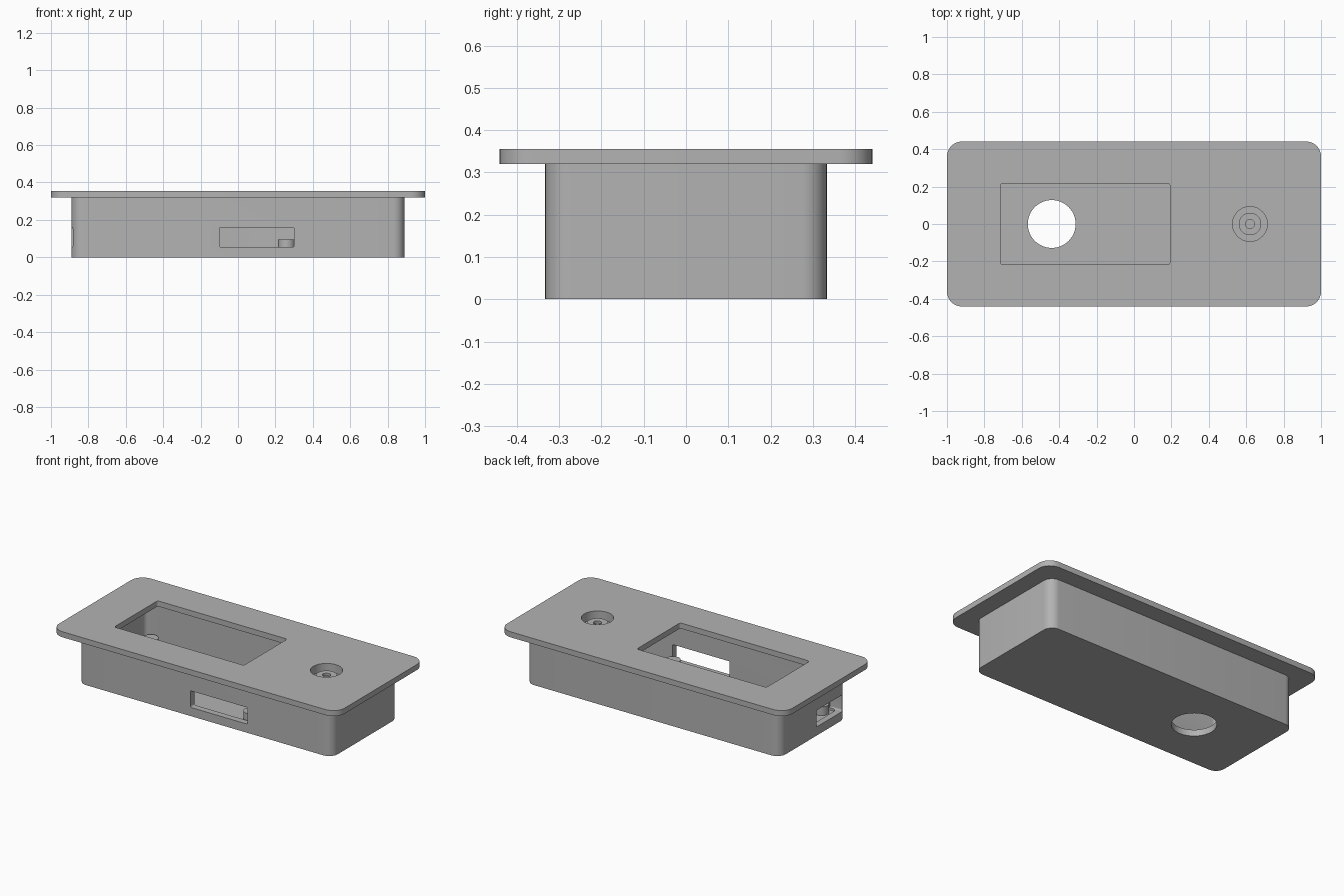
import bpy, math
from mathutils import Matrix

cube = bpy.data.objects.get("Cube")
if cube:
    bpy.data.objects.remove(cube, do_unlink=True)

grey = bpy.data.materials.new("plain_grey")
grey.use_nodes = True
GREY = (0.45, 0.45, 0.45, 1)
grey.diffuse_color = GREY
grey.node_tree.nodes["Principled BSDF"].inputs["Base Color"].default_value = GREY

# Rotations that turn an upward extrusion towards the back or the side
UP = Matrix.Identity(4)
TO_BACK = Matrix.Rotation(math.radians(90), 4, "X")
TO_SIDE = Matrix.Rotation(math.radians(90), 4, "Z") @ TO_BACK


def prism(name, u, v, w, radius, turn=UP, steps=8):
    """Rounded rectangle over ranges u and v, extruded over range w."""
    outline = []
    corners = [(u[1], v[1]), (u[0], v[1]), (u[0], v[0]), (u[1], v[0])]
    for i, (cx, cy) in enumerate(corners):
        sx = -1 if i in (0, 3) else 1
        sy = -1 if i in (0, 1) else 1
        for k in range(steps + 1):
            a = math.pi / 2 * (i + k / steps)
            outline.append((cx + radius * (sx + math.cos(a)),
                            cy + radius * (sy + math.sin(a))))
    n = len(outline)
    verts = [(x, y, z) for z in w for x, y in outline]
    faces = [list(reversed(range(n))), list(range(n, 2 * n))]
    faces += [(i, (i + 1) % n, n + (i + 1) % n, n + i) for i in range(n)]
    return add(name, verts, faces, turn)


def disc(name, x, y, radius, w, n=48):
    """Upright cylinder over height range w."""
    ring = [(x + radius * math.cos(2 * math.pi * i / n),
             y + radius * math.sin(2 * math.pi * i / n)) for i in range(n)]
    verts = [(a, b, z) for z in w for a, b in ring]
    faces = [list(reversed(range(n))), list(range(n, 2 * n))]
    faces += [(i, (i + 1) % n, n + (i + 1) % n, n + i) for i in range(n)]
    return add(name, verts, faces, UP)


def add(name, verts, faces, turn):
    mesh = bpy.data.meshes.new(name)
    mesh.from_pydata(verts, [], faces)
    mesh.transform(turn)
    mesh.materials.append(grey)
    obj = bpy.data.objects.new(name, mesh)
    bpy.context.collection.objects.link(obj)
    return obj


def cut(target, *cutters):
    """Subtract the cutters, apply the result and remove them."""
    for cutter in cutters:
        mod = target.modifiers.new("cut", "BOOLEAN")
        mod.operation, mod.solver, mod.object = "DIFFERENCE", "EXACT", cutter
    bpy.context.view_layer.update()
    graph = bpy.context.evaluated_depsgraph_get()
    mesh = bpy.data.meshes.new_from_object(target.evaluated_get(graph))
    target.modifiers.clear()
    target.data = mesh
    for cutter in cutters:
        bpy.data.objects.remove(cutter, do_unlink=True)


BUTTON_X = 0.62
LID = (0.32, 0.355)

# Hollow case with a front window, a side socket and a hole in the floor
case = prism("case", (-0.89, 0.89), (-0.333, 0.333), (0, LID[0]), 0.06)
cut(case,
    prism("cavity", (-0.85, 0.85), (-0.293, 0.293), (0.04, 0.5), 0.03),
    prism("front_window", (-0.10, 0.30), (0.055, 0.16), (0.2, 0.5), 0.008, TO_BACK),
    prism("side_socket", (-0.30, -0.035), (0.055, 0.16), (-1, -0.8), 0.008, TO_SIDE),
    disc("floor_hole", -0.44, 0, 0.128, (-0.1, 0.1)))

# Overhanging faceplate with the display opening
faceplate = prism("faceplate", (-1, 1), (-0.441, 0.441), LID, 0.08)
cut(faceplate,
    prism("display_opening", (-0.715, 0.193), (-0.217, 0.217), (0.2, 0.5), 0.015),
    disc("button_opening", BUTTON_X, 0, 0.093, (0.2, 0.5)))

# Shallow cup under the faceplate holding the ring-shaped button
cup = disc("button_cup", BUTTON_X, 0, 0.12, (0.28, LID[0]))
cut(cup, disc("cup_hollow", BUTTON_X, 0, 0.093, (0.30, 0.5)))
button = disc("button", BUTTON_X, 0, 0.06, (0.30, 0.325))
cut(button, disc("button_hole", BUTTON_X, 0, 0.024, (0.31, 0.5)))

# Board standoffs on the floor
standoffs = [disc("standoff_" + side + end, x, y, 0.045, (0.04, 0.095), 32)
             for side, x in (("right_", -0.78), ("left_", 0.26))
             for end, y in (("front", -0.24), ("back", 0.24))]

# Smooth the rounded corners, keep edges sharp
bpy.ops.object.select_all(action="DESELECT")
for obj in [case, faceplate, cup, button] + standoffs:
    obj.select_set(True)
bpy.context.view_layer.objects.active = case
bpy.ops.object.shade_smooth_by_angle(angle=math.radians(30))
